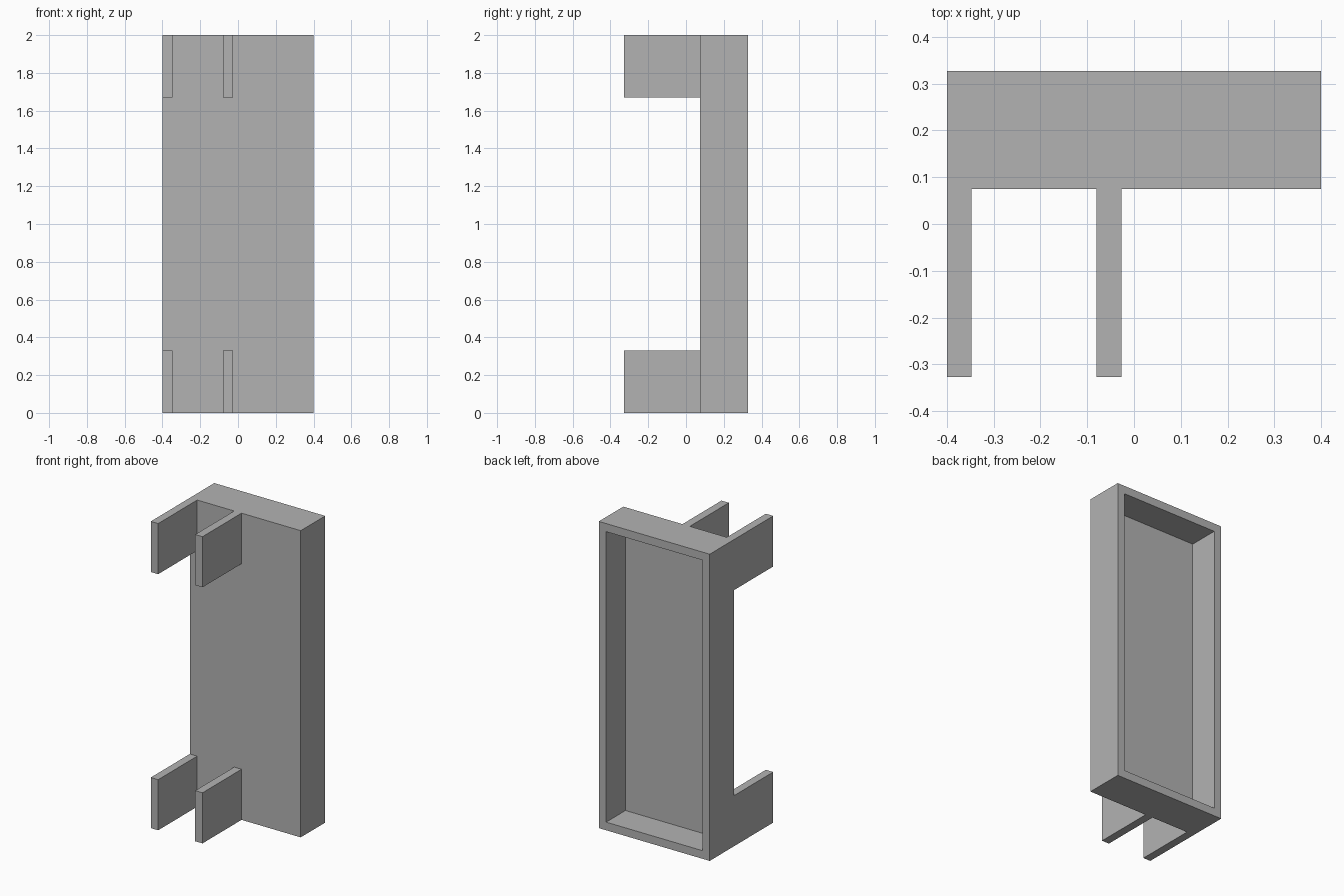
import bpy
import bmesh

old = bpy.data.objects.get("Cube")
if old:
    bpy.data.objects.remove(old, do_unlink=True)

WALL = 0.053
HALF_WIDTH = 0.4
FRONT, BACK = 0.075, 0.327
HEIGHT = 2.0

# Single plain grey
grey = bpy.data.materials.new("plain grey")
grey.use_nodes = True
grey.diffuse_color = (0.45, 0.45, 0.45, 1)
grey.node_tree.nodes["Principled BSDF"].inputs["Base Color"].default_value = grey.diffuse_color


def box(name, low, high, open_back=False):
    """Box between two corners, optionally hollowed out from its back face."""
    bm = bmesh.new()
    bmesh.ops.create_cube(bm, size=1)
    for v in bm.verts:
        v.co = [lo + (c + 0.5) * (hi - lo) for c, lo, hi in zip(v.co, low, high)]
    if open_back:
        bm.normal_update()
        back = [f for f in bm.faces if f.normal.y > 0.9]
        # Rim, then the recess pushed in to leave a thin front panel
        bmesh.ops.inset_region(bm, faces=back, thickness=WALL, use_even_offset=True)
        inner = bmesh.ops.extrude_discrete_faces(bm, faces=back)["faces"]
        for v in inner[0].verts:
            v.co.y = low[1] + WALL
    bmesh.ops.recalc_face_normals(bm, faces=bm.faces)
    mesh = bpy.data.meshes.new(name)
    bm.to_mesh(mesh)
    bm.free()
    mesh.materials.append(grey)
    obj = bpy.data.objects.new(name, mesh)
    bpy.context.collection.objects.link(obj)
    return obj


# Shallow tray, open at the back
box("tray", (-HALF_WIDTH, FRONT, 0), (HALF_WIDTH, BACK, HEIGHT), open_back=True)

# Two pairs of mounting tabs on the front, at the bottom and the top
TAB = 0.33
for level, z in (("lower", 0), ("upper", HEIGHT - TAB)):
    for side, x in (("outer", -HALF_WIDTH), ("inner", -0.08)):
        box(f"{level}_{side}_tab", (x, -BACK, z), (x + WALL, FRONT, z + TAB))
